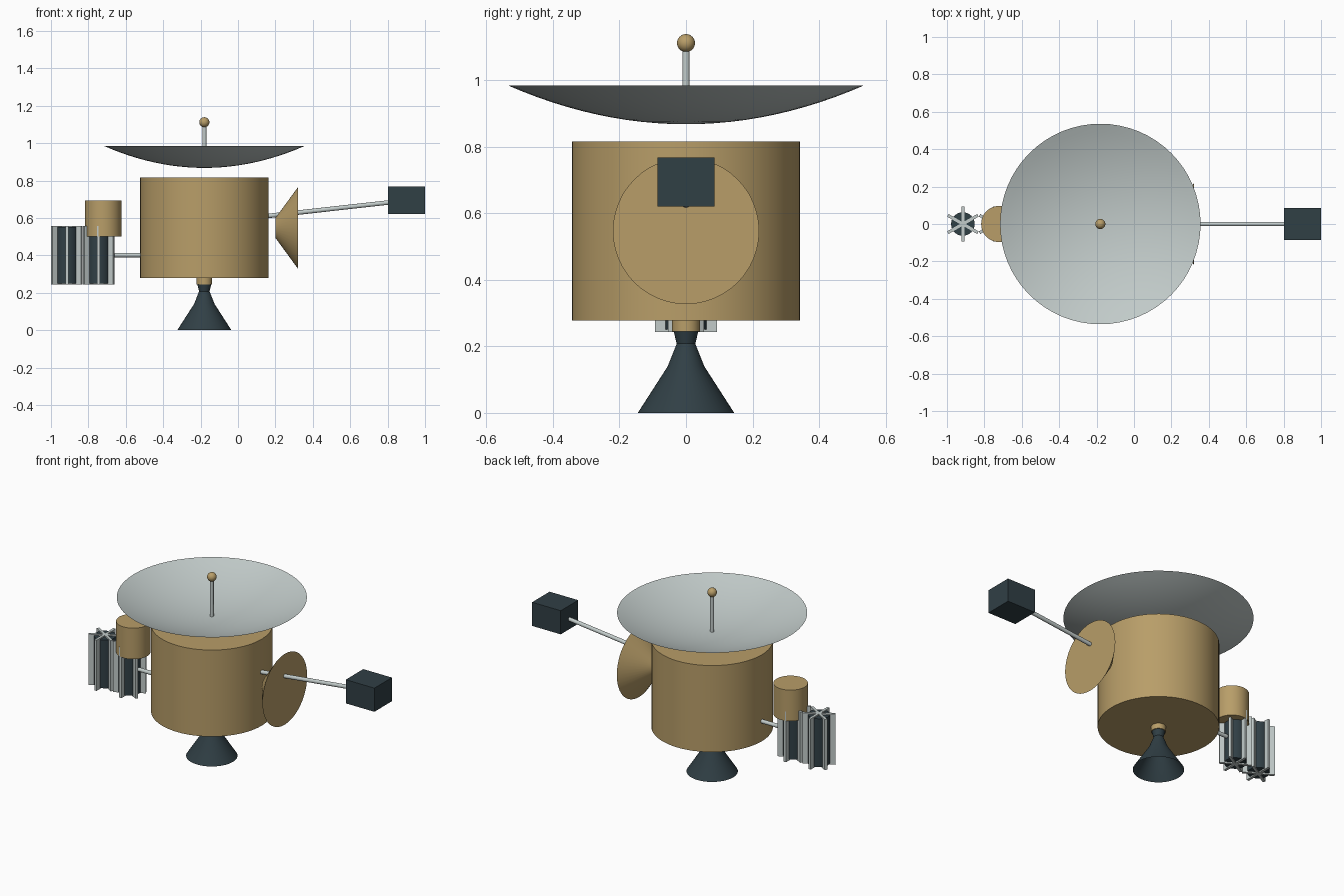
import bpy, bmesh, math
from mathutils import Vector, Matrix

if "Cube" in bpy.data.objects:
    bpy.data.objects.remove(bpy.data.objects["Cube"])


def material(name, rgb):
    m = bpy.data.materials.new(name)
    m.diffuse_color = (*rgb, 1)
    m.use_nodes = True
    m.node_tree.nodes["Principled BSDF"].inputs["Base Color"].default_value = m.diffuse_color
    return m


GOLD = material("gold_foil", (0.48, 0.34, 0.14))
SILVER = material("silver", (0.54, 0.60, 0.59))
DARK = material("dark_metal", (0.03, 0.05, 0.06))
CX = -0.18  # axis of the main body


def finish(bm, name, mat):
    bmesh.ops.remove_doubles(bm, verts=bm.verts, dist=1e-5)
    bmesh.ops.recalc_face_normals(bm, faces=bm.faces)
    me = bpy.data.meshes.new(name)
    bm.to_mesh(me)
    bm.free()
    me.materials.append(mat)
    ob = bpy.data.objects.new(name, me)
    bpy.context.collection.objects.link(ob)
    bpy.ops.object.select_all(action='DESELECT')
    ob.select_set(True)
    bpy.context.view_layer.objects.active = ob
    bpy.ops.object.shade_smooth_by_angle(angle=math.radians(30))
    return ob


def rod(name, a, b, r1, mat, r2=None, segs=48):
    """Capped cylinder or cone from point a to point b."""
    a, b = Vector(a), Vector(b)
    d = b - a
    mtx = Matrix.Translation((a + b) / 2) @ d.to_track_quat('Z', 'Y').to_matrix().to_4x4()
    bm = bmesh.new()
    bmesh.ops.create_cone(bm, cap_ends=True, segments=segs, radius1=r1,
                          radius2=r1 if r2 is None else r2, depth=d.length, matrix=mtx)
    return finish(bm, name, mat)


def lathe(name, profile, mat, segs=64):
    """Spin an (r, z) profile about the body axis."""
    bm = bmesh.new()
    vs = [bm.verts.new((CX + r, 0, z)) for r, z in profile]
    es = [bm.edges.new(p) for p in zip(vs, vs[1:])]
    bmesh.ops.spin(bm, geom=vs + es, cent=(CX, 0, 0), axis=(0, 0, 1),
                   angle=math.tau, steps=segs)
    return finish(bm, name, mat)


def box(bm, center, size, angle=0):
    mtx = (Matrix.Translation(center) @ Matrix.Rotation(angle, 4, 'Z')
           @ Matrix.Diagonal((*size, 1)))
    bmesh.ops.create_cube(bm, size=1, matrix=mtx)


# Main body
rod("main_body", (CX, 0, 0.278), (CX, 0, 0.816), 0.343, GOLD, segs=64)

# Large dish, open bowl facing up, with feed mast and ball
lathe("main_dish", [(0.536 * i / 12, 0.868 + 0.117 * (i / 12) ** 2) for i in range(13)], SILVER)
rod("feed_mast", (CX, 0, 0.868), (CX, 0, 1.10), 0.011, SILVER, segs=16)
bm = bmesh.new()
bmesh.ops.create_uvsphere(bm, u_segments=24, v_segments=16, radius=0.027,
                          matrix=Matrix.Translation((CX, 0, 1.112)))
finish(bm, "feed_ball", GOLD)

# Engine
rod("engine_mount", (CX, 0, 0.245), (CX, 0, 0.278), 0.042, GOLD, segs=32)
lathe("engine_nozzle", [(0, 0.245), (0.037, 0.245), (0.028, 0.208), (0.055, 0.14), (0.145, 0)], DARK, 48)

# Side horn
rod("side_horn", (0.20, 0, 0.547), (0.322, 0, 0.547), 0.053, GOLD, 0.22)

# Instrument boom and box
rod("instrument_boom", (0.15, 0, 0.61), (0.85, 0, 0.688), 0.012, SILVER, segs=16)
bm = bmesh.new()
box(bm, (0.90, 0, 0.694), (0.197, 0.172, 0.147))
finish(bm, "instrument_box", DARK)

# Finned power units on their arm
rod("power_arm", (-0.50, 0, 0.402), (-0.72, 0, 0.402), 0.012, SILVER, segs=16)
for label, x in (("inner", -0.745), ("outer", -0.915)):
    rod(label + "_power_core", (x, 0, 0.251), (x, 0, 0.551), 0.063, DARK, segs=32)
    bm = bmesh.new()
    for k in range(3):
        box(bm, (x, 0, 0.401), (0.186, 0.016, 0.315), math.radians(30 + 60 * k))
    finish(bm, label + "_power_fins", SILVER)

# Drum above the power units
rod("side_drum", (-0.72, 0, 0.50), (-0.72, 0, 0.693), 0.097, GOLD)
